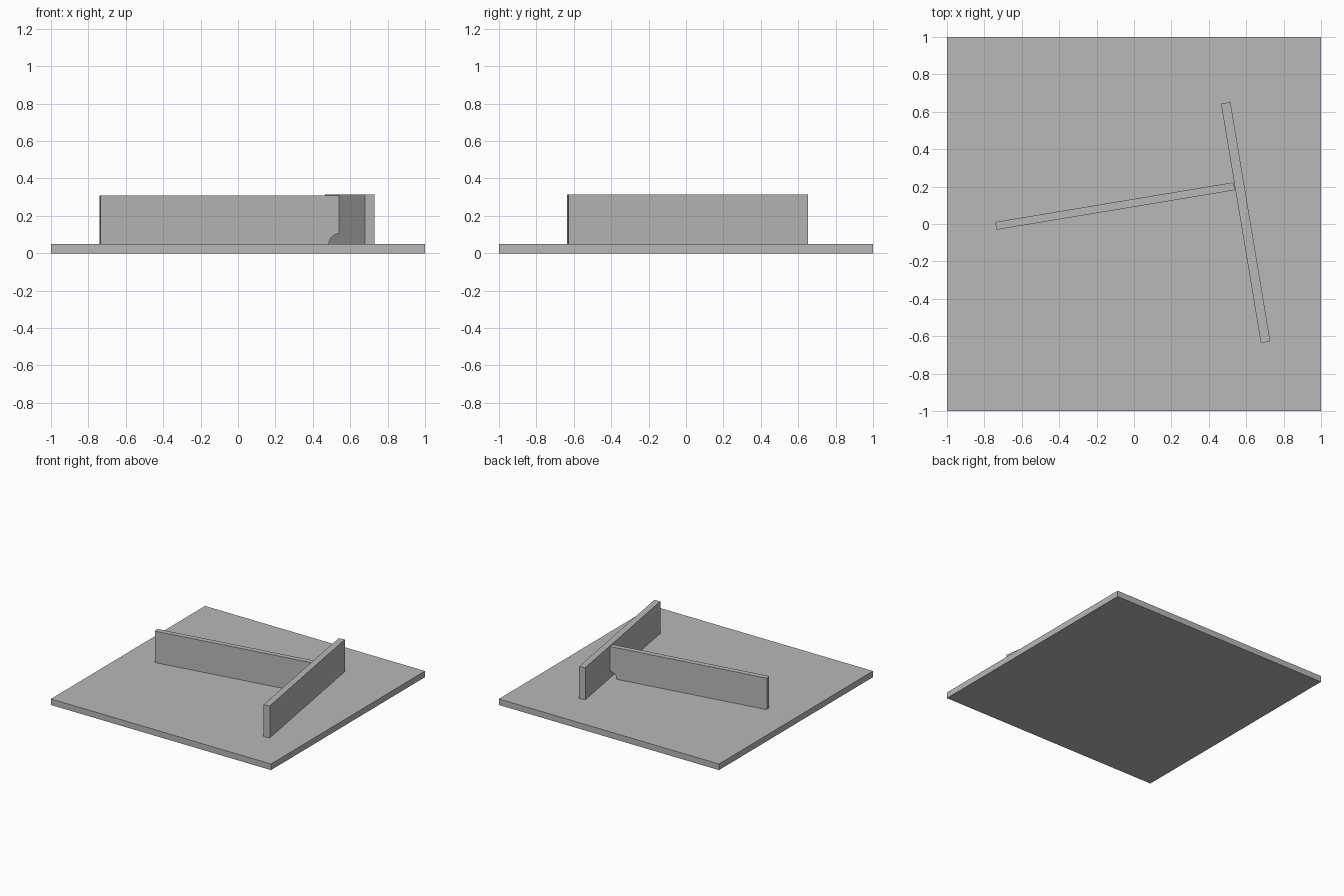
import bpy
import math
from mathutils import Matrix

cube = bpy.data.objects.get("Cube")
if cube:
    bpy.data.objects.remove(cube, do_unlink=True)

steel = bpy.data.materials.new("plain_grey")
steel.use_nodes = True
GREY = (0.48, 0.48, 0.48, 1)
steel.diffuse_color = GREY
steel.node_tree.nodes["Principled BSDF"].inputs["Base Color"].default_value = GREY


def plate(name, profile, thickness, location=(0, 0, 0), angle=0):
    """Extrude an x-z profile along y, then turn it about z and place it."""
    n = len(profile)
    verts = [(x, s * thickness / 2, z) for s in (-1, 1) for x, z in profile]
    faces = [list(range(n)), list(range(2 * n - 1, n - 1, -1))]
    faces += [[(i + 1) % n, i, i + n, (i + 1) % n + n] for i in range(n)]
    mesh = bpy.data.meshes.new(name)
    mesh.from_pydata(verts, [], faces)
    mesh.transform(Matrix.Rotation(angle, 4, "Z"))
    mesh.materials.append(steel)
    obj = bpy.data.objects.new(name, mesh)
    obj.location = location
    bpy.context.collection.objects.link(obj)
    return obj


def box(length, low, high):
    h = length / 2
    return [(-h, low), (h, low), (h, high), (-h, high)]


BASE = 0.05
TURN = math.radians(9.45)

# Square ground plate
plate("base_plate", box(2, 0, BASE), 2)

# Cross plate standing on the base
plate("cross_plate", box(1.297, BASE, 0.313), 0.051,
      (0.597, 0.0075, 0), TURN - math.pi / 2)

# Long rib butting against the cross plate, with a quarter-round corner relief
half, radius, steps = 0.646, 0.054, 12
relief = [(half - radius * math.cos(a), BASE + radius * math.sin(a))
          for a in (i / steps * math.pi / 2 for i in range(steps + 1))]
rib = [(-half, BASE)] + relief + [(half, 0.308), (-half, 0.308)]
plate("long_rib", rib, 0.042, (-0.101, 0.096, 0), TURN)
